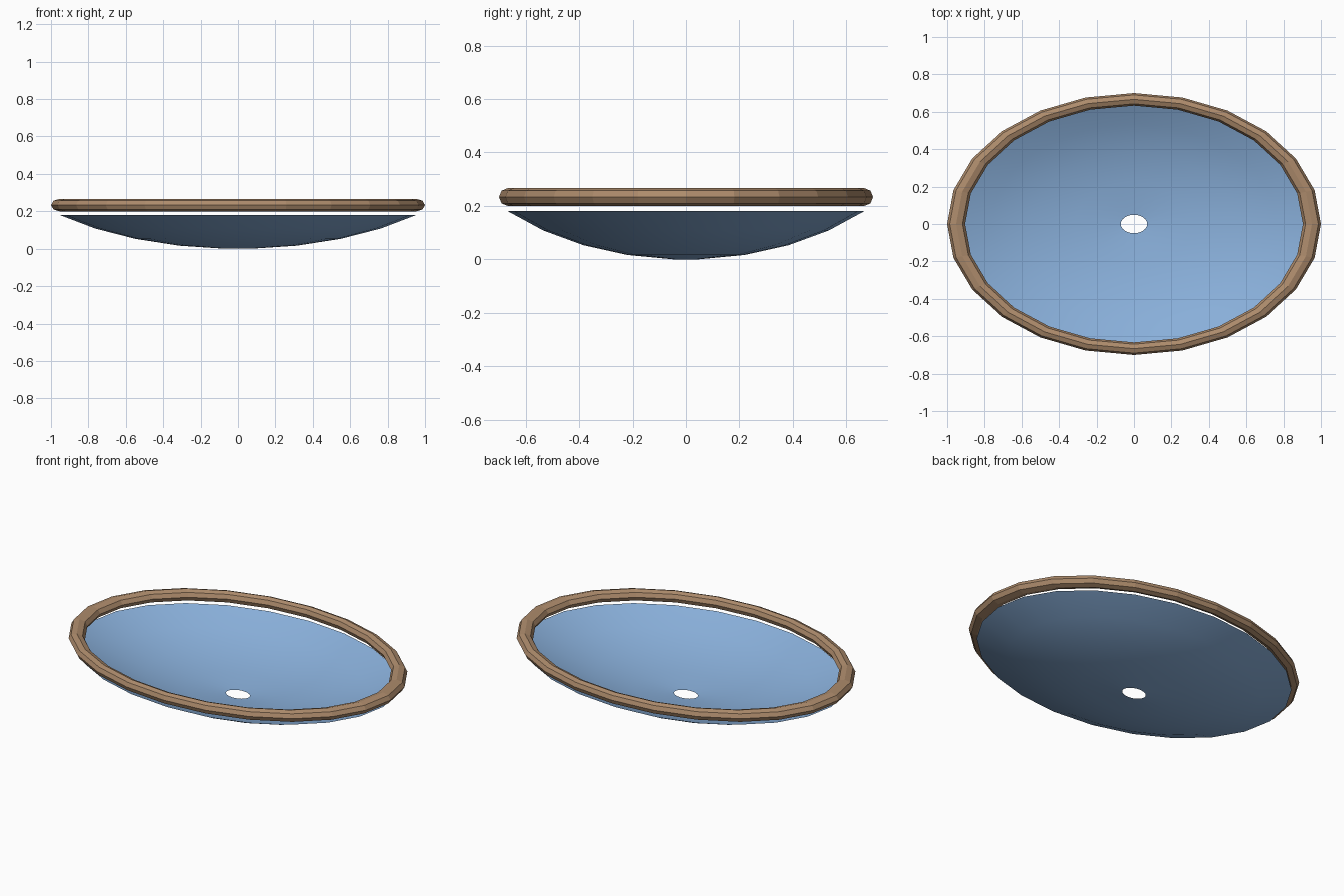
import bpy, bmesh
from math import sin, cos, pi, radians

if "Cube" in bpy.data.objects:
    bpy.data.objects.remove(bpy.data.objects["Cube"], do_unlink=True)

SEGMENTS = 24
SQUASH = 0.7  # depth of the oval relative to its width


def make_material(name, color):
    mat = bpy.data.materials.new(name)
    mat.use_nodes = True
    mat.diffuse_color = color
    mat.node_tree.nodes["Principled BSDF"].inputs["Base Color"].default_value = color
    return mat


def oval_lathe(name, profile, material, closed=False, smooth=False):
    """Sweep (radius, height) points around an oval."""
    bm = bmesh.new()
    rings = []
    for r, z in profile:
        angles = [2 * pi * i / SEGMENTS for i in range(SEGMENTS)]
        rings.append([bm.verts.new((r * cos(a), SQUASH * r * sin(a), z)) for a in angles])
    pairs = list(zip(rings, rings[1:]))
    if closed:
        pairs.append((rings[-1], rings[0]))
    for low, high in pairs:
        for i in range(SEGMENTS):
            j = (i + 1) % SEGMENTS
            face = bm.faces.new((low[i], low[j], high[j], high[i]))
            face.smooth = smooth
    mesh = bpy.data.meshes.new(name)
    bm.to_mesh(mesh)
    bm.free()
    mesh.materials.append(material)
    obj = bpy.data.objects.new(name, mesh)
    bpy.context.collection.objects.link(obj)
    return obj


blue = make_material("glaze blue", (0.25, 0.43, 0.70, 1))
brown = make_material("rim brown", (0.42, 0.26, 0.15, 1))

# Basin: thin spherical cap with an open drain hole
START, END, STEPS = radians(3), radians(45), 4
arc = [START + (END - START) * i / STEPS for i in range(STEPS + 1)]
width = 0.953 / sin(END)
height = 0.18 / (cos(START) - cos(END))
basin = [(width * sin(t), height * (cos(START) - cos(t))) for t in arc]
oval_lathe("basin", basin, blue, smooth=True)

# Rim: eight-sided ring floating just above the basin
R, TUBE = 0.952, 0.048
ring = [(R + TUBE * cos(k * pi / 4), 0.233 + SQUASH * TUBE * sin(k * pi / 4)) for k in range(8)]
oval_lathe("rim", ring, brown, closed=True)
